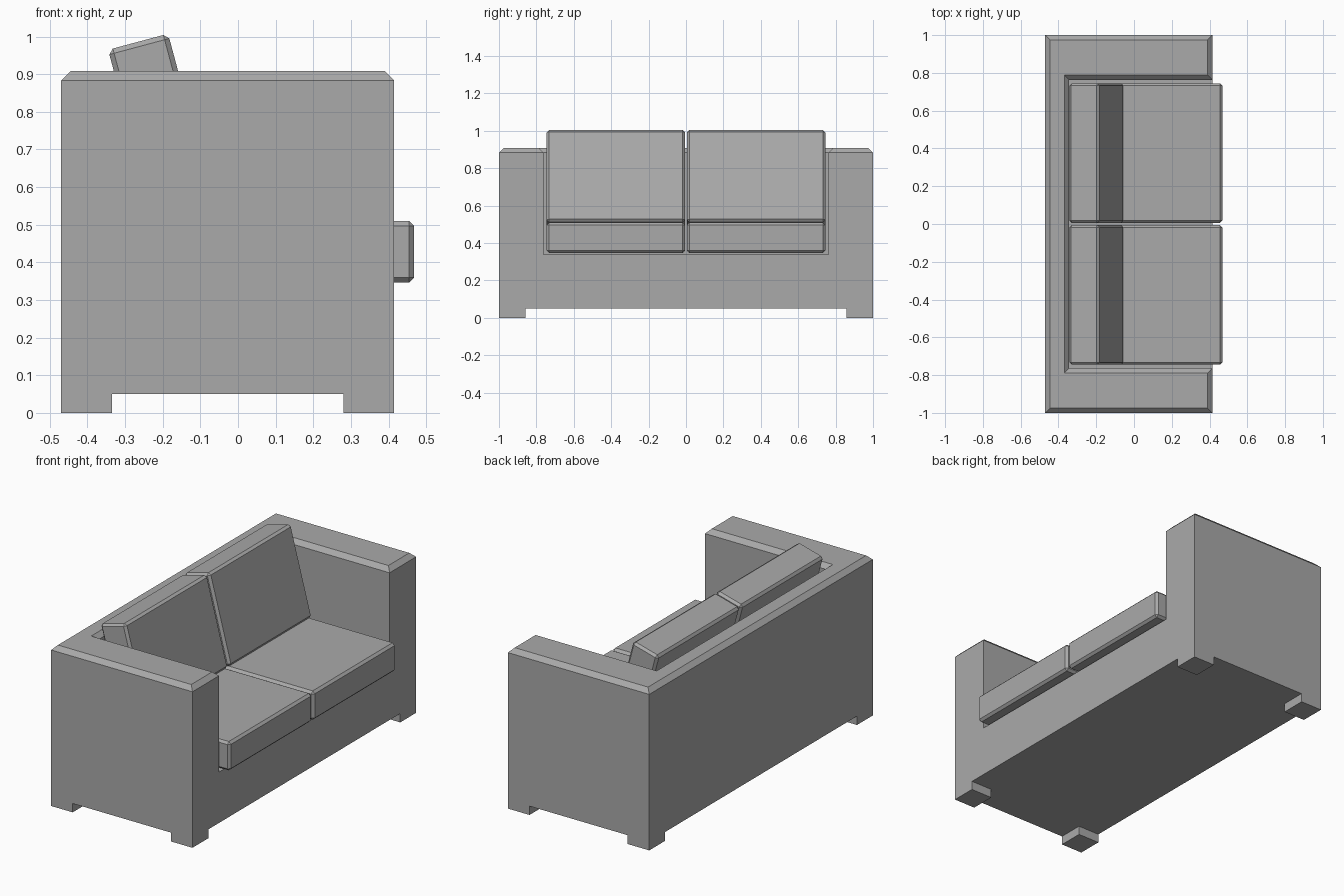
import bpy
import bmesh
from math import radians
from mathutils import Vector

if "Cube" in bpy.data.objects:
    bpy.data.objects.remove(bpy.data.objects["Cube"])

GREY = (0.4, 0.4, 0.4, 1)
fabric = bpy.data.materials.new("grey fabric")
fabric.use_nodes = True
fabric.diffuse_color = GREY
fabric.node_tree.nodes["Principled BSDF"].inputs["Base Color"].default_value = GREY


def box(name, low, high, bevel=0):
    """Box between two corners, origin at its centre, with chamfered edges."""
    low, high = Vector(low), Vector(high)
    bm = bmesh.new()
    bmesh.ops.create_cube(bm, size=1)
    bmesh.ops.scale(bm, vec=high - low, verts=bm.verts)
    if bevel:
        bmesh.ops.bevel(bm, geom=bm.edges[:], offset=bevel, segments=1, affect="EDGES")
    mesh = bpy.data.meshes.new(name)
    bm.to_mesh(mesh)
    bm.free()
    mesh.materials.append(fabric)
    obj = bpy.data.objects.new(name, mesh)
    obj.location = (low + high) / 2
    bpy.context.collection.objects.link(obj)
    return obj


def cut(obj, low, high):
    """Subtract a box from an object."""
    cutter = box("cutter", low, high)
    cutter.hide_render = True
    mod = obj.modifiers.new("cut", "BOOLEAN")
    mod.operation, mod.solver, mod.object = "DIFFERENCE", "EXACT", cutter
    bpy.context.view_layer.objects.active = obj
    bpy.ops.object.modifier_apply(modifier=mod.name)
    bpy.data.objects.remove(cutter)


# Frame: back, arms, base and corner feet in one body
frame = box("sofa_frame", (-0.47, -1, 0), (0.415, 1, 0.908))
cut(frame, (-0.343, -0.763, 0.338), (1, 0.763, 2))
cut(frame, (-0.335, -2, -1), (0.28, 2, 0.05))
cut(frame, (-1, -0.858, -1), (1, 0.858, 0.05))

# Chamfer the rim around the top of the back and arms
bm = bmesh.new()
bm.from_mesh(frame.data)
bmesh.ops.dissolve_limit(bm, angle_limit=radians(1), verts=bm.verts[:], edges=bm.edges[:])
top = max(v.co.z for v in bm.verts)
rim = [e for e in bm.edges if all(v.co.z > top - 0.001 for v in e.verts)]
bmesh.ops.bevel(bm, geom=rim, offset=0.025, segments=1, affect="EDGES")
bm.to_mesh(frame.data)
bm.free()

# Seat cushions and leaning back cushions
for side, y in (("right", -0.375), ("left", 0.375)):
    box(side + "_seat_cushion", (-0.33, y - 0.37, 0.347), (0.468, y + 0.37, 0.51), 0.013)
    back = box(side + "_back_cushion", (-0.282, y - 0.37, 0.485), (-0.117, y + 0.37, 0.995), 0.013)
    back.rotation_euler.y = radians(-15)
